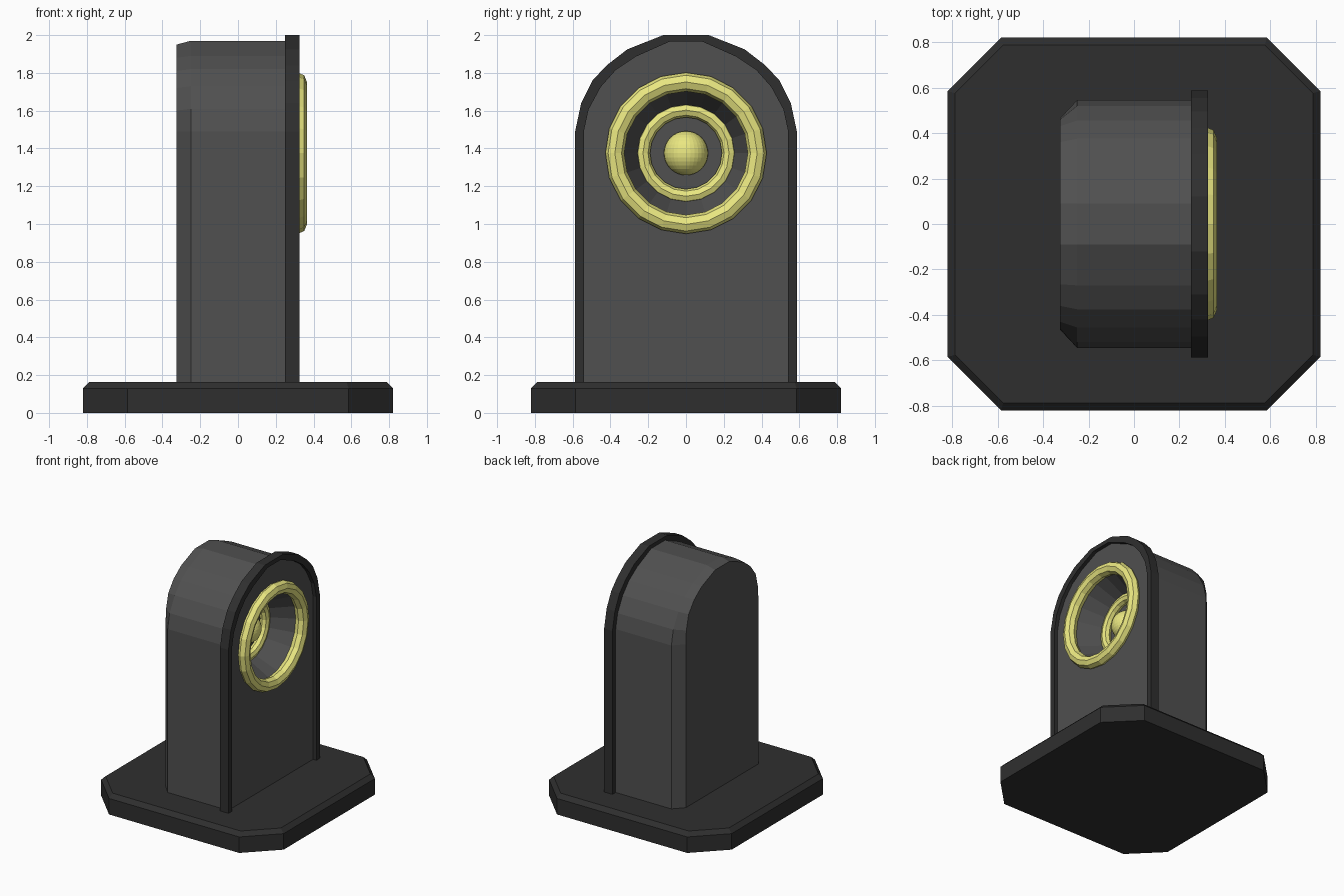
import bpy, bmesh
from math import pi

if "Cube" in bpy.data.objects:
    bpy.data.objects.remove(bpy.data.objects["Cube"])


def material(name, color):
    m = bpy.data.materials.new(name)
    m.diffuse_color = (*color, 1)
    m.use_nodes = True
    m.node_tree.nodes["Principled BSDF"].inputs["Base Color"].default_value = m.diffuse_color
    return m


GREY = material("grey", (0.08, 0.08, 0.08))
DARK = material("dark", (0.028, 0.028, 0.028))
YELLOW = material("yellow", (0.82, 0.80, 0.22))
EYE_Z = 1.375


def loft(name, rings, mat, closed=False):
    """Skin matching rings of points; cap both ends, or join last to first."""
    bm = bmesh.new()
    loops = [[bm.verts.new(p) for p in ring] for ring in rings]
    n = len(loops[0])
    for a, b in zip(loops, loops[1:]):
        for i in range(n):
            j = (i + 1) % n
            bm.faces.new((a[i], a[j], b[j], b[i]))
    if closed:
        for i in range(n):
            j = (i + 1) % n
            a, b = loops[-1], loops[0]
            bm.faces.new((a[i], a[j], b[j], b[i]))
    else:
        bm.faces.new(loops[0][::-1])
        bm.faces.new(loops[-1])
    bmesh.ops.recalc_face_normals(bm, faces=bm.faces)
    me = bpy.data.meshes.new(name)
    bm.to_mesh(me)
    bm.free()
    me.materials.append(mat)
    ob = bpy.data.objects.new(name, me)
    bpy.context.collection.objects.link(ob)
    return ob


def octagon(half, cut, z):
    pts = []
    for a, b in ((half, cut), (cut, half)):
        pts.append((a, b))
    quarter = pts
    out = []
    for _ in range(4):
        out += quarter
        quarter = [(-y, x) for x, y in quarter]
    return [(x, y, z) for x, y in out]


def arch(half_profile, x):
    """Mirror a half arch (y, z) into a full ring at depth x."""
    left = [(-y, z) for y, z in reversed(half_profile)]
    return [(x, y, z) for y, z in half_profile + left]


# Base plate with cut corners and bevelled top
loft("base", [octagon(0.82, 0.585, 0), octagon(0.82, 0.585, 0.13),
              octagon(0.787, 0.575, 0.163)], DARK)

# Arched body with tapered rear chamfer
BODY = [(0.545, 0.15), (0.545, 1.49), (0.52, 1.61), (0.455, 1.73),
        (0.375, 1.82), (0.27, 1.89), (0.09, 1.97)]
BACK = [(0.465, 0.15), (0.465, 1.49), (0.46, 1.60), (0.43, 1.72),
        (0.36, 1.81), (0.265, 1.88), (0.09, 1.95)]
OUTER = [(0.587, 0.15), (0.587, 1.49), (0.555, 1.64), (0.495, 1.76),
         (0.42, 1.84), (0.31, 1.925), (0.12, 2.0)]
body = loft("body", [arch(BACK, -0.325), arch(BODY, -0.25),
                     arch(BODY, 0.295)], GREY)

# Conical socket cut into the front of the body
bpy.ops.mesh.primitive_cone_add(vertices=20, radius1=0.23, radius2=0.37, depth=0.26,
                                location=(0.19, 0, EYE_Z), rotation=(0, pi / 2, 0))
cutter = bpy.context.object
cutter.name = "socket_cutter"
cutter.hide_render = True
cutter.data.materials.append(GREY)
mod = body.modifiers.new("socket", 'BOOLEAN')
mod.operation = 'DIFFERENCE'
mod.solver = 'EXACT'
mod.object = cutter
bpy.context.view_layer.objects.active = body
bpy.ops.object.modifier_apply(modifier="socket")
bpy.data.objects.remove(cutter)

# Raised frame around the front, slightly overlapping the body
INNER = [(y - 0.004, z - (0.004 if z > 1.5 else 0)) for y, z in BODY]
frame_rings = [arch(OUTER, 0.25), arch(OUTER, 0.325),
               arch(INNER, 0.325), arch(INNER, 0.25)]
frame = loft("front_frame", frame_rings, DARK, closed=True)

# The frame is open at the floor: drop the strip joining the two legs
bm = bmesh.new()
bm.from_mesh(frame.data)
strip = [f for f in bm.faces if all(v.co.z < 0.2 for v in f.verts)]
bmesh.ops.delete(bm, geom=strip, context='FACES')
bm.to_mesh(frame.data)
bm.free()

# Outer and inner rings
for name, x, major, minor in (("outer_ring", 0.315, 0.377, 0.05),
                              ("inner_ring", 0.085, 0.228, 0.038)):
    bpy.ops.mesh.primitive_torus_add(major_segments=20, minor_segments=8,
                                     major_radius=major, minor_radius=minor,
                                     location=(x, 0, EYE_Z), rotation=(0, pi / 2, 0))
    bpy.context.object.name = name
    bpy.context.object.data.materials.append(YELLOW)

# Centre bead on the socket floor
bpy.ops.mesh.primitive_uv_sphere_add(segments=32, ring_count=16, radius=0.117,
                                     location=(0.07, 0, EYE_Z))
bpy.context.object.name = "centre_bead"
bpy.context.object.data.materials.append(YELLOW)
